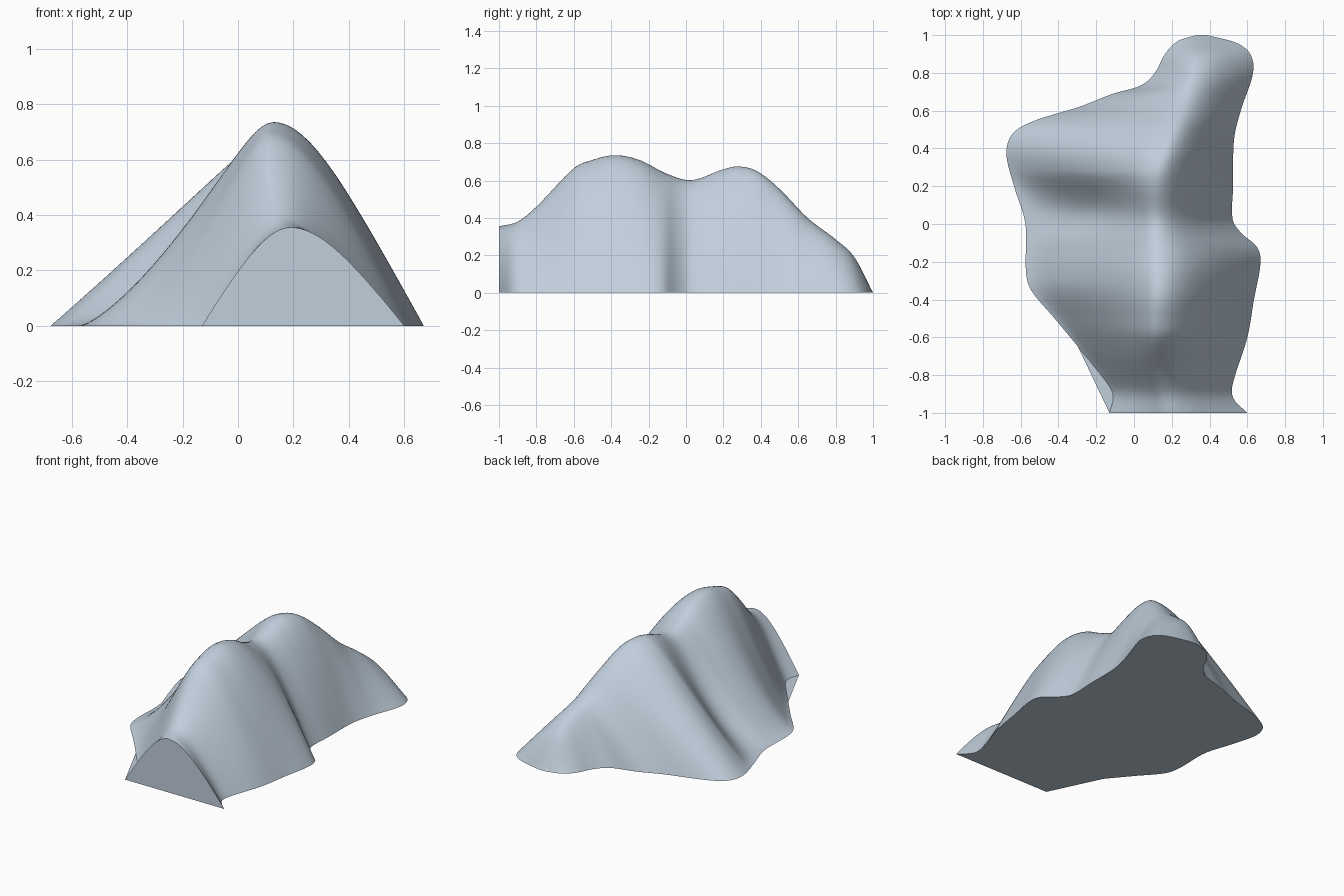
import bpy, bmesh, math

if "Cube" in bpy.data.objects:
    bpy.data.objects.remove(bpy.data.objects["Cube"])

# Outline and ridge curves, each as (y, value) points
LEFT = [(-1, -.13), (-.92, -.11), (-.86, -.13), (-.67, -.28), (-.5, -.42), (-.35, -.545), (-.25, -.572),
        (0, -.575), (.2, -.635), (.36, -.675), (.45, -.66), (.51, -.605), (.56, -.49), (.62, -.29),
        (.69, -.11), (.73, .03), (.8, .11), (.9, .165), (.97, .235), (1, .33)]
RIGHT = [(-1, .6), (-.93, .53), (-.86, .52), (-.6, .6), (-.4, .635), (-.2, .67), (-.12, .65),
         (-.05, .57), (.02, .523), (.2, .525), (.45, .53), (.6, .565), (.8, .63), (.9, .615),
         (.96, .54), (1, .39)]
HEIGHT = [(-1, .355), (-.9, .38), (-.8, .46), (-.6, .665), (-.5, .71), (-.38, .735), (-.25, .71),
          (-.1, .635), (.03, .602), (.2, .66), (.28, .675), (.38, .65), (.5, .555), (.65, .4),
          (.8, .285), (.9, .19), (1, 0)]
RIDGE = [(-1, .19), (-.7, .12), (-.3, .13), (.2, .12), (.4, .165), (.6, .24), (.8, .31), (1, .36)]
# Left slope: roundness of the crest and hollowness of the side
ROUND = [(-1, .5), (-.85, .35), (-.6, .18), (.3, .15), (.7, .3), (1, .5)]
HOLLOW = [(-1, 1), (-.8, 1.2), (-.4, 1.4), (-.1, 1.4), (.08, 1.75), (.28, 1.1), (.6, 1), (1, 1)]


def curve(pts, y):
    """Smooth interpolation through the points."""
    n = len(pts)

    def slope(i):
        a, b = pts[max(i - 1, 0)], pts[min(i + 1, n - 1)]
        return (b[1] - a[1]) / (b[0] - a[0])
    i = 0
    while i < n - 2 and y > pts[i + 1][0]:
        i += 1
    (y0, v0), (y1, v1) = pts[i], pts[i + 1]
    d = y1 - y0
    s = (y - y0) / d
    return (v0 * (2*s**3 - 3*s*s + 1) + slope(i) * d * (s**3 - 2*s*s + s)
            + v1 * (3*s*s - 2*s**3) + slope(i + 1) * d * (s**3 - s*s))


def bell(t, c):
    """Side profile: 1 at the crest, 0 at the foot."""
    return max(0, 1 - (math.hypot(t, c) - c) / (math.hypot(1, c) - c))


ROWS, HALF = 140, 30
bm = bmesh.new()
grid = []
for r in range(ROWS + 1):
    y = 1 - 2 * (1 - r / ROWS) ** 1.4
    left, right, ridge = curve(LEFT, y), curve(RIGHT, y), curve(RIDGE, y)
    h = max(0, curve(HEIGHT, y))
    row = []
    for j in range(-HALF, HALF + 1):
        t = abs(j) / HALF
        if j < 0:
            x, z = ridge + (left - ridge) * t, h * bell(t, curve(ROUND, y)) ** curve(HOLLOW, y)
        else:
            x, z = ridge + (right - ridge) * t, h * bell(t, .5)
        row.append(bm.verts.new((x, y, z)))
    grid.append(row)

# Slopes
for a, b in zip(grid, grid[1:]):
    for j in range(2 * HALF):
        bm.faces.new((a[j], a[j + 1], b[j + 1], b[j])).smooth = True

# Flat cut front, and flat underside that bridges the notch at front left
front = [bm.verts.new(v.co) for v in grid[0]]
bm.faces.new(front[::-1])
foot = [row[0] for row in grid if row[0].co.y < -.995 or row[0].co.y > -.66]
foot += grid[-1][1:-1] + [row[-1] for row in reversed(grid)]
bm.faces.new([bm.verts.new(v.co) for v in foot])

mesh = bpy.data.meshes.new("mountain")
bm.to_mesh(mesh)
bm.free()
mountain = bpy.data.objects.new("mountain", mesh)
bpy.context.collection.objects.link(mountain)

stone = bpy.data.materials.new("pale blue grey")
stone.diffuse_color = (.53, .62, .71, 1)
stone.use_nodes = True
stone.node_tree.nodes["Principled BSDF"].inputs["Base Color"].default_value = stone.diffuse_color
mesh.materials.append(stone)
